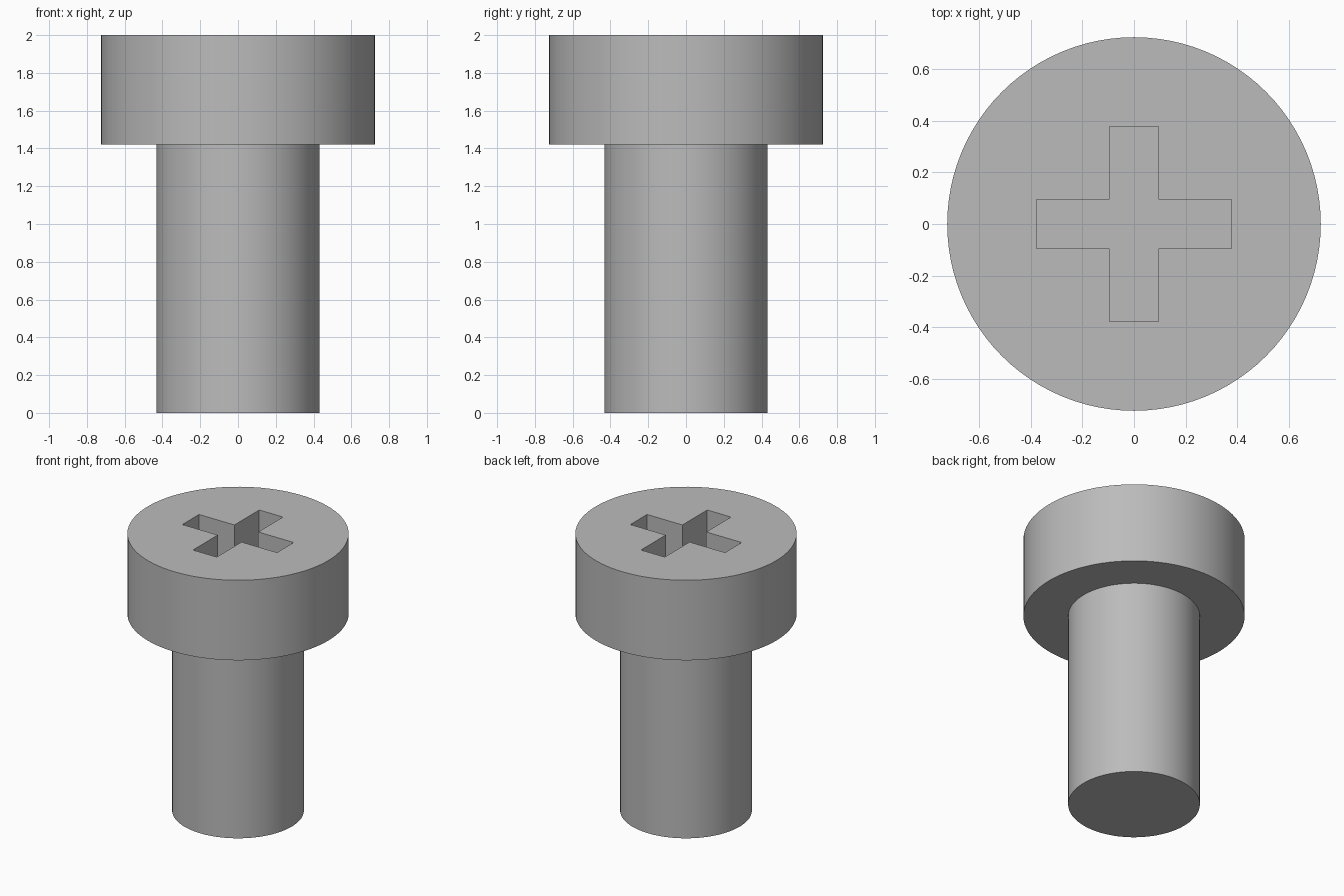
import bpy
import bmesh
from mathutils import Vector

cube = bpy.data.objects.get("Cube")
if cube:
    bpy.data.objects.remove(cube, do_unlink=True)

SEGMENTS = 96
HEAD_R, SHAFT_R = 0.724, 0.431
HEAD_Z, TOP_Z = 1.422, 2.0
ARM, HALF_W, DEPTH = 0.378, 0.095, 0.29

steel = bpy.data.materials.new("grey steel")
steel.use_nodes = True
steel.diffuse_color = (0.5, 0.5, 0.5, 1)
steel.node_tree.nodes["Principled BSDF"].inputs["Base Color"].default_value = (0.5, 0.5, 0.5, 1)


def make_object(name, bm):
    bmesh.ops.recalc_face_normals(bm, faces=bm.faces)
    mesh = bpy.data.meshes.new(name)
    bm.to_mesh(mesh)
    bm.free()
    mesh.materials.append(steel)
    obj = bpy.data.objects.new(name, mesh)
    bpy.context.collection.objects.link(obj)
    return obj


# Screw body: one stepped profile turned around the z axis
profile = [(0, 0), (SHAFT_R, 0), (SHAFT_R, HEAD_Z), (HEAD_R, HEAD_Z), (HEAD_R, TOP_Z), (0, TOP_Z)]
bm = bmesh.new()
verts = [bm.verts.new((r, 0, z)) for r, z in profile]
edges = [bm.edges.new(pair) for pair in zip(verts, verts[1:])]
bmesh.ops.spin(bm, geom=verts + edges, cent=(0, 0, 0), axis=(0, 0, 1),
               angle=6.2831853, steps=SEGMENTS, use_merge=True)
bmesh.ops.remove_doubles(bm, verts=bm.verts, dist=0.0001)
bmesh.ops.dissolve_limit(bm, angle_limit=0.01, verts=bm.verts, edges=bm.edges)
screw = make_object("screw_body", bm)

# Cross-shaped cutter: one quarter outline repeated by quarter turns
bm = bmesh.new()
outline = []
x, y = Vector((1, 0)), Vector((0, 1))
for _ in range(4):
    for along, across in ((ARM, -HALF_W), (ARM, HALF_W), (HALF_W, HALF_W)):
        p = x * along + y * across
        outline.append(bm.verts.new((p.x, p.y, TOP_Z - DEPTH)))
    x, y = y, -x
base = bm.faces.new(outline)
raised = bmesh.ops.extrude_face_region(bm, geom=[base])["geom"]
bmesh.ops.translate(bm, vec=(0, 0, DEPTH + 0.1),
                    verts=[v for v in raised if isinstance(v, bmesh.types.BMVert)])
cutter = make_object("cross_recess_cutter", bm)
cutter.hide_render = True
cutter.hide_set(True)

# Cut the driver recess into the head
bpy.ops.object.select_all(action='DESELECT')
bpy.context.view_layer.objects.active = screw
screw.select_set(True)
cut = screw.modifiers.new("cross_recess", 'BOOLEAN')
cut.operation = 'DIFFERENCE'
cut.solver = 'EXACT'
cut.object = cutter
bpy.ops.object.modifier_apply(modifier=cut.name)
bpy.data.objects.remove(cutter, do_unlink=True)
bpy.ops.object.shade_smooth_by_angle(angle=0.5)
